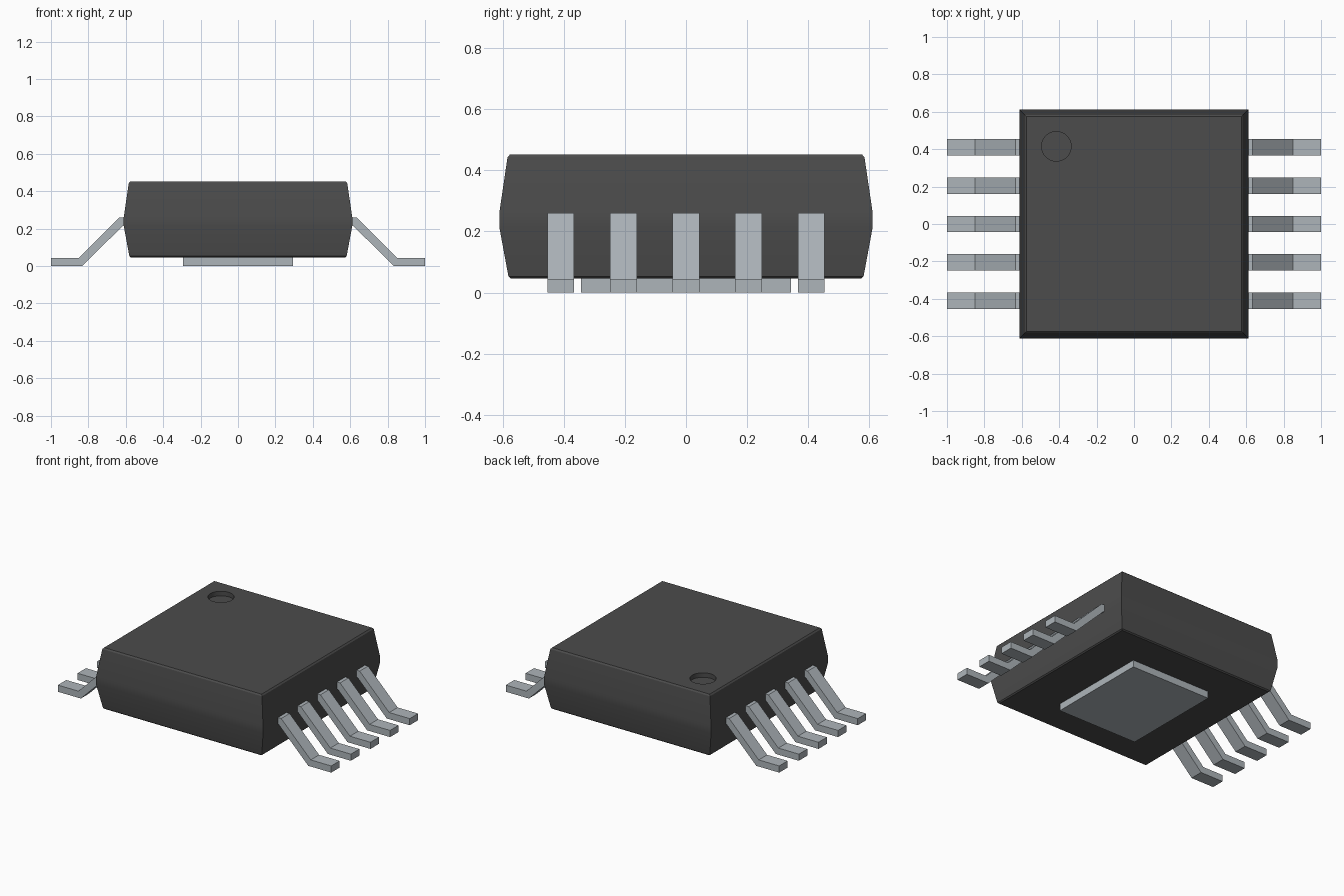
import bpy
import bmesh

cube = bpy.data.objects.get("Cube")
if cube:
    bpy.data.objects.remove(cube, do_unlink=True)


def material(name, colour):
    mat = bpy.data.materials.new(name)
    mat.use_nodes = True
    mat.diffuse_color = (*colour, 1)
    bsdf = mat.node_tree.nodes["Principled BSDF"]
    bsdf.inputs["Base Color"].default_value = (*colour, 1)
    bsdf.inputs["Roughness"].default_value = 0.6
    return mat


black = material("black_plastic", (0.072, 0.072, 0.072))
metal = material("grey_metal", (0.42, 0.46, 0.49))


def loft(name, rings, mat):
    """Join equal closed rings of points into a capped solid."""
    bm = bmesh.new()
    loops = [[bm.verts.new(p) for p in ring] for ring in rings]
    n = len(loops[0])
    for a, b in zip(loops, loops[1:]):
        for i in range(n):
            j = (i + 1) % n
            bm.faces.new((a[i], a[j], b[j], b[i]))
    bm.faces.new(loops[0][::-1])
    bm.faces.new(loops[-1])
    bmesh.ops.recalc_face_normals(bm, faces=bm.faces)
    mesh = bpy.data.meshes.new(name)
    bm.to_mesh(mesh)
    bm.free()
    mesh.materials.append(mat)
    obj = bpy.data.objects.new(name, mesh)
    bpy.context.collection.objects.link(obj)
    return obj


def rectangle(w, d, z):
    return [(-w, -d, z), (w, -d, z), (w, d, z), (-w, d, z)]


# Package body: square sections with drafted walls and small chamfers
sections = [(0.573, 0.046), (0.581, 0.053), (0.611, 0.215),
            (0.611, 0.26), (0.584, 0.443), (0.576, 0.452)]
body = loft("package_body", [rectangle(w, w, z) for w, z in sections], black)

# Round orientation dimple sunk into the top
bpy.ops.mesh.primitive_cylinder_add(vertices=48, radius=0.079, depth=0.1,
                                    location=(-0.415, 0.415, 0.472))
cutter = bpy.context.object
cutter.name = "dimple_cutter"
cutter.hide_render = True
cutter.data.materials.append(black)
cut = body.modifiers.new("dimple", "BOOLEAN")
cut.operation = "DIFFERENCE"
cut.solver = "EXACT"
cut.object = cutter
bpy.ops.object.select_all(action="DESELECT")
body.select_set(True)
bpy.context.view_layer.objects.active = body
bpy.ops.object.modifier_apply(modifier=cut.name)
bpy.data.objects.remove(cutter, do_unlink=True)
bpy.ops.object.shade_smooth_by_angle(angle=0.45)

# Thermal pad under the body
loft("thermal_pad", [rectangle(0.293, 0.343, z) for z in (0, 0.05)], metal)

# Bent leads, five on each side
lead = [(0.56, 0.216), (0.615, 0.216), (0.832, 0), (1, 0),
        (1, 0.044), (0.85, 0.044), (0.634, 0.26), (0.56, 0.26)]
for side, label in ((1, "left"), (-1, "right")):
    for i in range(5):
        y = (i - 2) * 0.205
        rings = [[(side * x, y + dy, z) for x, z in lead]
                 for dy in (-0.044, 0.044)]
        loft(f"{label}_lead_{i + 1}", rings, metal)
